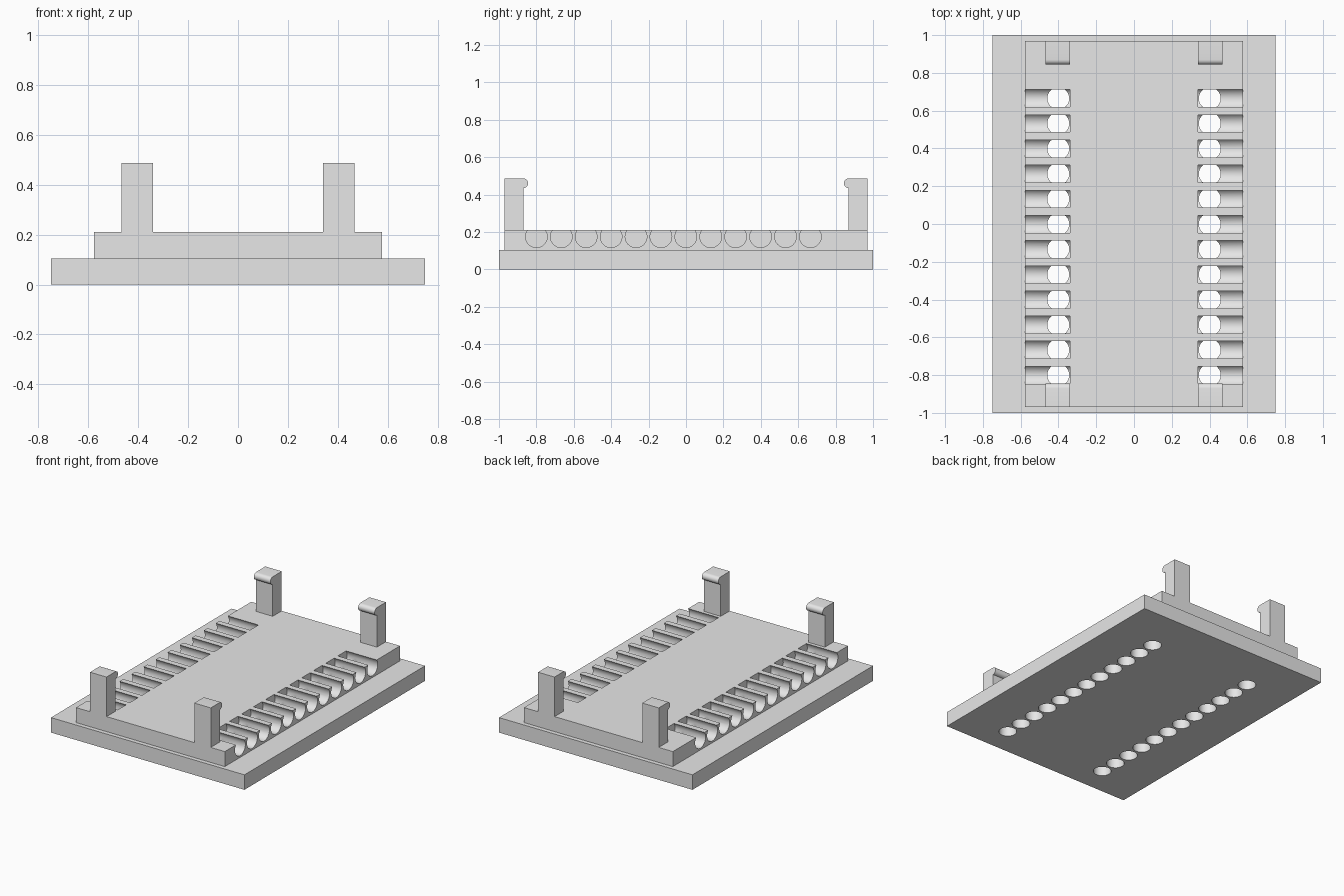
import bpy
import bmesh
import math
from mathutils import Matrix, Vector

if "Cube" in bpy.data.objects:
    bpy.data.objects.remove(bpy.data.objects["Cube"], do_unlink=True)

# Single plain grey
GREY = (0.8, 0.8, 0.8, 1)
grey = bpy.data.materials.new("plain_grey")
grey.use_nodes = True
grey.diffuse_color = GREY
grey.node_tree.nodes["Principled BSDF"].inputs["Base Color"].default_value = GREY

# Main sizes
BASE_TOP, PLATE_TOP, CLIP_TOP = 0.105, 0.21, 0.487
PLATE_X, PLATE_Y = 0.577, 0.97
CLIP_IN, CLIP_OUT = 0.34, 0.468
COUNT, FIRST, PITCH, RADIUS = 12, -0.8, 0.1332, 0.058
GROOVE_Z, HOLE_X = 0.175, 0.401
rows = [FIRST + PITCH * i for i in range(COUNT)]


def finish(name, bm):
    bmesh.ops.recalc_face_normals(bm, faces=bm.faces)
    mesh = bpy.data.meshes.new(name)
    bm.to_mesh(mesh)
    bm.free()
    mesh.materials.append(grey)
    obj = bpy.data.objects.new(name, mesh)
    bpy.context.collection.objects.link(obj)
    return obj


def activate(obj):
    bpy.ops.object.select_all(action="DESELECT")
    obj.select_set(True)
    bpy.context.view_layer.objects.active = obj


def slab(name, half_x, half_y, low, high):
    bm = bmesh.new()
    place = Matrix.Translation((0, 0, (low + high) / 2))
    size = Matrix.Diagonal((2 * half_x, 2 * half_y, high - low, 1))
    bmesh.ops.create_cube(bm, size=1, matrix=place @ size)
    return finish(name, bm)


def rod(bm, start, end):
    start, end = Vector(start), Vector(end)
    axis = end - start
    turn = axis.to_track_quat("Z", "Y").to_matrix().to_4x4()
    bmesh.ops.create_cone(bm, cap_ends=True, segments=40, radius1=RADIUS, radius2=RADIUS,
                          depth=axis.length,
                          matrix=Matrix.Translation((start + end) / 2) @ turn)


def cut(target, cutter):
    activate(target)
    mod = target.modifiers.new("cut", "BOOLEAN")
    mod.operation = "DIFFERENCE"
    mod.solver = "EXACT"
    mod.object = cutter
    bpy.ops.object.modifier_apply(modifier=mod.name)


# Stepped plates
base = slab("base_plate", 0.75, 1, 0, BASE_TOP)
plate = slab("raised_plate", PLATE_X, PLATE_Y, BASE_TOP, PLATE_TOP)

# Side grooves and the holes that drop through their inner ends
groove_bm, hole_bm = bmesh.new(), bmesh.new()
for side in (-1, 1):
    for y in rows:
        rod(groove_bm, (side * CLIP_IN, y, GROOVE_Z), (side * 0.7, y, GROOVE_Z))
        rod(hole_bm, (side * HOLE_X, y, -0.1), (side * HOLE_X, y, GROOVE_Z))
grooves = finish("groove_cutter", groove_bm)
holes = finish("hole_cutter", hole_bm)
cut(plate, grooves)
cut(plate, holes)
cut(base, holes)
for cutter in (grooves, holes):
    bpy.data.objects.remove(cutter, do_unlink=True)


# Upright clips with a rounded hook facing the middle
def clip(name, side, end):
    inner, r = 0.87, 0.026
    outline = [(PLATE_Y, PLATE_TOP), (inner, PLATE_TOP)]
    for i in range(13):
        a = -math.pi / 2 + math.pi * i / 12
        outline.append((inner - r * math.cos(a), CLIP_TOP - r + r * math.sin(a)))
    outline.append((PLATE_Y, CLIP_TOP))
    bm = bmesh.new()
    face = bm.faces.new([bm.verts.new((side * CLIP_IN, end * y, z)) for y, z in outline])
    moved = bmesh.ops.extrude_face_region(bm, geom=[face])["geom"]
    bmesh.ops.translate(bm, vec=(side * (CLIP_OUT - CLIP_IN), 0, 0),
                        verts=[v for v in moved if isinstance(v, bmesh.types.BMVert)])
    return finish(name, bm)


clips = [clip(f"{e}_{s}_clip", sx, ey)
         for e, ey in (("front", -1), ("back", 1))
         for s, sx in (("right", -1), ("left", 1))]

# Smooth the round surfaces, keep hard edges
for obj in [base, plate] + clips:
    activate(obj)
    bpy.ops.object.shade_smooth_by_angle(angle=math.radians(30))
